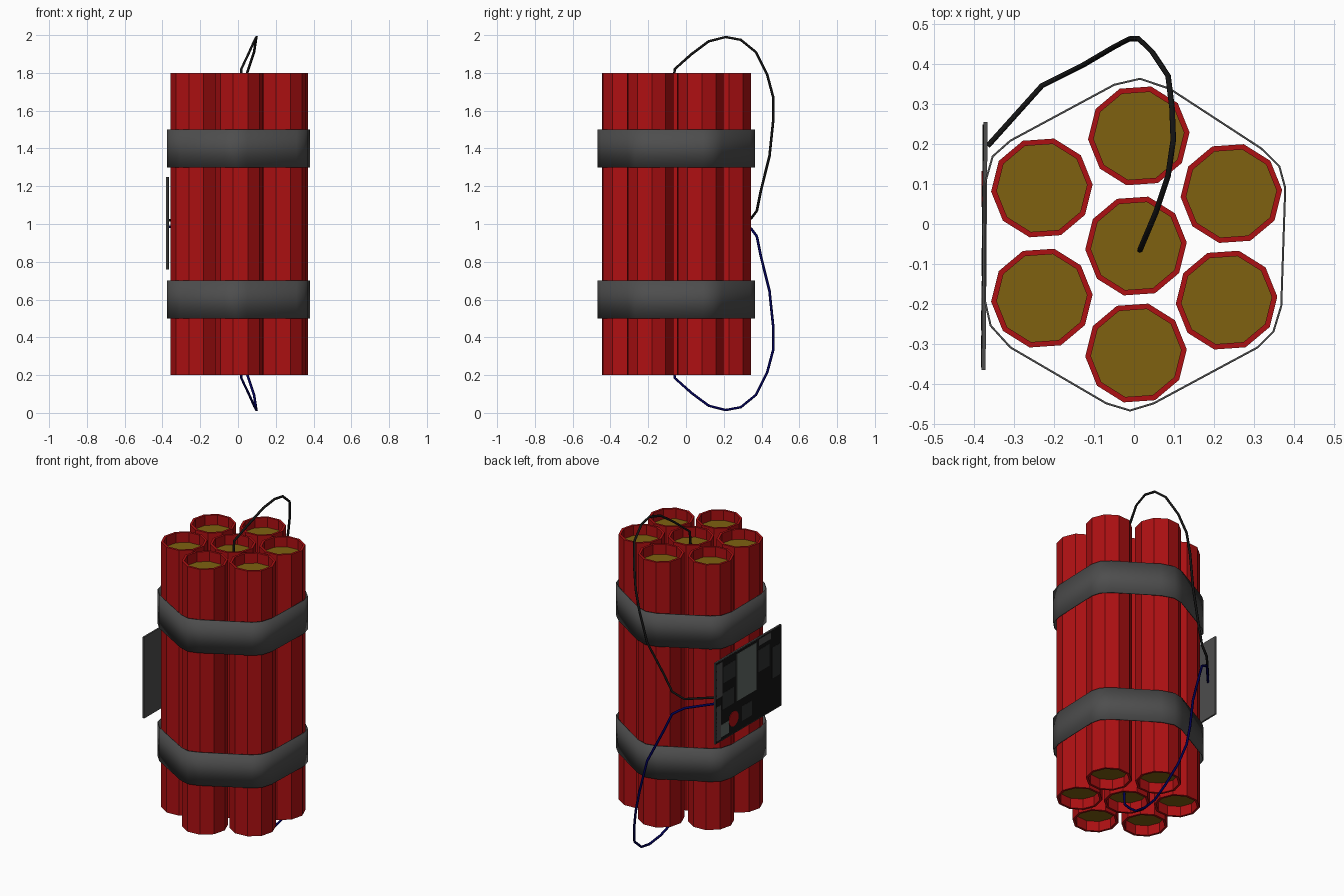
import bpy, bmesh, math
from mathutils import Vector

cube = bpy.data.objects.get("Cube")
if cube:
    bpy.data.objects.remove(cube, do_unlink=True)


def material(name, rgb):
    m = bpy.data.materials.new(name)
    m.use_nodes = True
    m.diffuse_color = (*rgb, 1)
    m.node_tree.nodes["Principled BSDF"].inputs["Base Color"].default_value = (*rgb, 1)
    return m


RED = material("red paper", (0.42, 0.005, 0.006))
FILL = material("brown filling", (0.21, 0.12, 0.005))
GREY = material("dark grey", (0.075, 0.075, 0.075))
BLACK = material("black", (0.007, 0.007, 0.007))
NAVY = material("navy blue", (0.0, 0.0, 0.09))
SCREEN = material("grey green screen", (0.12, 0.145, 0.13))
SOOT = material("charcoal", (0.028, 0.03, 0.03))


def add_object(name, bm, *mats):
    bmesh.ops.recalc_face_normals(bm, faces=bm.faces)
    mesh = bpy.data.meshes.new(name)
    bm.to_mesh(mesh)
    bm.free()
    for m in mats:
        mesh.materials.append(m)
    ob = bpy.data.objects.new(name, mesh)
    bpy.context.collection.objects.link(ob)
    return ob


def bridge(bm, rings):
    n = len(rings[0])
    for a, b in zip(rings, rings[1:]):
        for i in range(n):
            j = (i + 1) % n
            bm.faces.new((a[i], a[j], b[j], b[i]))


# Ten-sided sticks with a recessed filling at both ends
def stick(name, cx, cy):
    bm = bmesh.new()
    outer, inner, low, high, depth = 0.127, 0.113, 0.2, 1.8, 0.06
    profile = [(inner, low + depth), (inner, low), (outer, low),
               (outer, high), (inner, high), (inner, high - depth)]
    rings = []
    for r, z in profile:
        angles = [math.radians(4) + math.tau * k / 10 for k in range(10)]
        rings.append([bm.verts.new((cx + r * math.cos(a), cy + r * math.sin(a), z))
                      for a in angles])
    bridge(bm, rings)
    for ring in (rings[0], rings[-1]):
        bm.faces.new(ring).material_index = 1
    add_object(name, bm, RED, FILL)


sticks = {"back": (0.012, 0.22), "back_right": (-0.23, 0.09), "back_left": (0.243, 0.076),
          "middle": (0.005, -0.055), "front_right": (-0.23, -0.185),
          "front_left": (0.231, -0.19), "front": (0.005, -0.322)}
for place, centre in sticks.items():
    stick("stick_" + place, *centre)

# Straps wrapped tightly around the bundle
outline = [(0.015, 0.365), (0.09, 0.34), (0.32, 0.19), (0.365, 0.145), (0.38, 0.09),
           (0.37, -0.205), (0.35, -0.27), (0.31, -0.31), (0.05, -0.45), (-0.01, -0.468),
           (-0.07, -0.45), (-0.31, -0.31), (-0.36, -0.255), (-0.375, -0.19),
           (-0.375, 0.1), (-0.355, 0.17), (-0.31, 0.21), (-0.05, 0.35)]


def strap(name, low, high):
    bm = bmesh.new()
    bridge(bm, [[bm.verts.new((x, y, z)) for x, y in outline] for z in (low, high)])
    ob = add_object(name, bm, GREY)
    solid = ob.modifiers.new("thickness", "SOLIDIFY")
    solid.thickness = 0.005
    bpy.ops.object.select_all(action="DESELECT")
    bpy.context.view_layer.objects.active = ob
    ob.select_set(True)
    bpy.ops.object.shade_smooth_by_angle(angle=math.radians(40))


strap("lower_strap", 0.5, 0.7)
strap("upper_strap", 1.3, 1.5)


# Control board on the right side, with thin plates for its painted face
def box(name, x0, x1, y0, y1, z0, z1, mat):
    bm = bmesh.new()
    bmesh.ops.create_cube(bm, size=1)
    for v in bm.verts:
        v.co = Vector(((x0, x1)[v.co.x > 0], (y0, y1)[v.co.y > 0], (z0, z1)[v.co.z > 0]))
    ob = add_object(name, bm, mat)
    ob.location = (-0.373, -0.055, 1.005)
    ob.rotation_euler.z = -0.008
    return ob


W, H, FACE = 0.62, 0.49, -0.005
box("control_board", FACE, 0.005, -W / 2, W / 2, -H / 2, H / 2, GREY)


def panel(name, u0, u1, v0, v1, mat, lift=0.002):
    # u runs from the back edge forward, v from the top edge down
    box(name, FACE - lift, FACE, W * (0.5 - u1), W * (0.5 - u0),
        H * (0.5 - v1), H * (0.5 - v0), mat)


panel("board_face", 0.01, 0.99, 0.01, 0.99, BLACK, 0.001)
panel("display", 0.32, 0.62, 0.04, 0.62, SCREEN)
panel("edge_strip", 0.01, 0.1, 0.03, 0.45, GREY)
panel("edge_strip_lower", 0.01, 0.08, 0.55, 0.97, GREY)
panel("corner_patch", 0.08, 0.2, 0.8, 0.95, SCREEN)
panel("side_patch", 0.12, 0.3, 0.1, 0.3, SOOT)
panel("middle_patch", 0.1, 0.28, 0.42, 0.62, SOOT)
panel("chip", 0.64, 0.82, 0.15, 0.42, SOOT)
panel("front_patch", 0.86, 0.98, 0.22, 0.6, SOOT)
panel("top_patch", 0.66, 0.84, 0.02, 0.1, GREY)
panel("lower_patch", 0.4, 0.55, 0.72, 0.9, SOOT)

# Round red button
bm = bmesh.new()
bmesh.ops.create_cone(bm, cap_ends=True, segments=16, radius1=0.045, radius2=0.045, depth=0.004)
for v in bm.verts:
    x, y, z = v.co
    v.co = (FACE - 0.002 + z, W * 0.23 + x, -H * 0.31 + y)
button = add_object("button", bm, RED)
button.location = (-0.373, -0.055, 1.005)
button.rotation_euler.z = -0.008

# Wires from the middle stick's ends round the back to the board
path = [(0.015, -0.065, 1.74), (0.017, -0.06, 1.82), (0.055, 0.03, 1.9), (0.085, 0.12, 1.967),
        (0.098, 0.21, 1.99), (0.095, 0.29, 1.975), (0.085, 0.37, 1.91), (0.045, 0.43, 1.79),
        (0.012, 0.462, 1.67), (-0.012, 0.462, 1.55), (-0.05, 0.442, 1.36),
        (-0.13, 0.395, 1.17), (-0.17, 0.375, 1.07), (-0.23, 0.345, 1.03), (-0.365, 0.195, 1.02)]


def wire(name, points, mat):
    curve = bpy.data.curves.new(name, "CURVE")
    curve.dimensions = "3D"
    curve.bevel_depth = 0.007
    curve.bevel_resolution = 1
    curve.use_fill_caps = True
    spline = curve.splines.new("POLY")
    spline.points.add(len(points) - 1)
    for p, co in zip(spline.points, points):
        p.co = (*co, 1)
    curve.materials.append(mat)
    bpy.context.collection.objects.link(bpy.data.objects.new(name, curve))


wire("upper_wire", path, BLACK)
wire("lower_wire", [(x, y, 2.005 - z) for x, y, z in path], NAVY)
